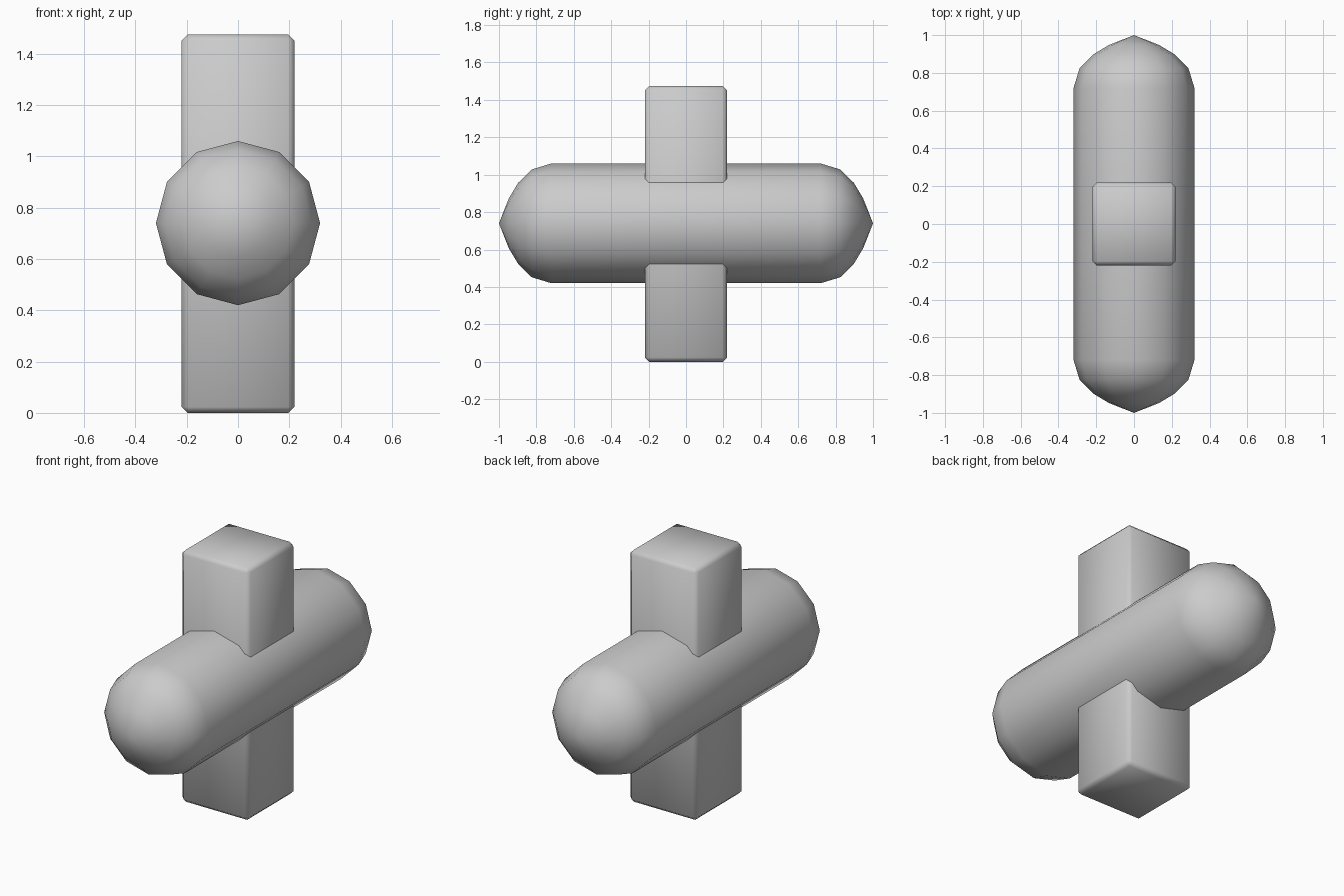
import bpy, bmesh, math

if "Cube" in bpy.data.objects:
    bpy.data.objects.remove(bpy.data.objects["Cube"])

SIDES = 12
AXIS_Z = 0.74
POST_W, POST_H, BEVEL = 0.44, 1.475, 0.023


def add_object(name, bm):
    bmesh.ops.recalc_face_normals(bm, faces=bm.faces)
    for f in bm.faces:
        f.smooth = True
    mesh = bpy.data.meshes.new(name)
    bm.to_mesh(mesh)
    bm.free()
    obj = bpy.data.objects.new(name, mesh)
    bpy.context.collection.objects.link(obj)
    return obj


# Horizontal capsule: a 12-sided lathe along y with rounded, pointed ends
cap = [(0.72, 0.32), (0.825, 0.288), (0.897, 0.217), (0.948, 0.132)]
profile = [(-y, r) for y, r in reversed(cap)] + cap
bm = bmesh.new()
rings = []
for y, r in profile:
    angles = [2 * math.pi * i / SIDES for i in range(SIDES)]
    rings.append([bm.verts.new((r * math.cos(a), y, AXIS_Z + r * math.sin(a))) for a in angles])
tips = [bm.verts.new((0, y, AXIS_Z)) for y in (-1, 1)]
for i in range(SIDES):
    j = (i + 1) % SIDES
    for a, b in zip(rings, rings[1:]):
        bm.faces.new((a[i], a[j], b[j], b[i]))
    for tip, ring in zip(tips, (rings[0], rings[-1])):
        bm.faces.new((tip, ring[i], ring[j]))
add_object("capsule_bar", bm)

# Upright square post with chamfered edges, passing through the capsule
bm = bmesh.new()
bmesh.ops.create_cube(bm, size=1)
bmesh.ops.scale(bm, vec=(POST_W, POST_W, POST_H), verts=bm.verts)
bmesh.ops.translate(bm, vec=(0, 0, POST_H / 2), verts=bm.verts)
bmesh.ops.bevel(bm, geom=bm.edges[:], offset=BEVEL, segments=1, affect='EDGES')
add_object("upright_post", bm)
